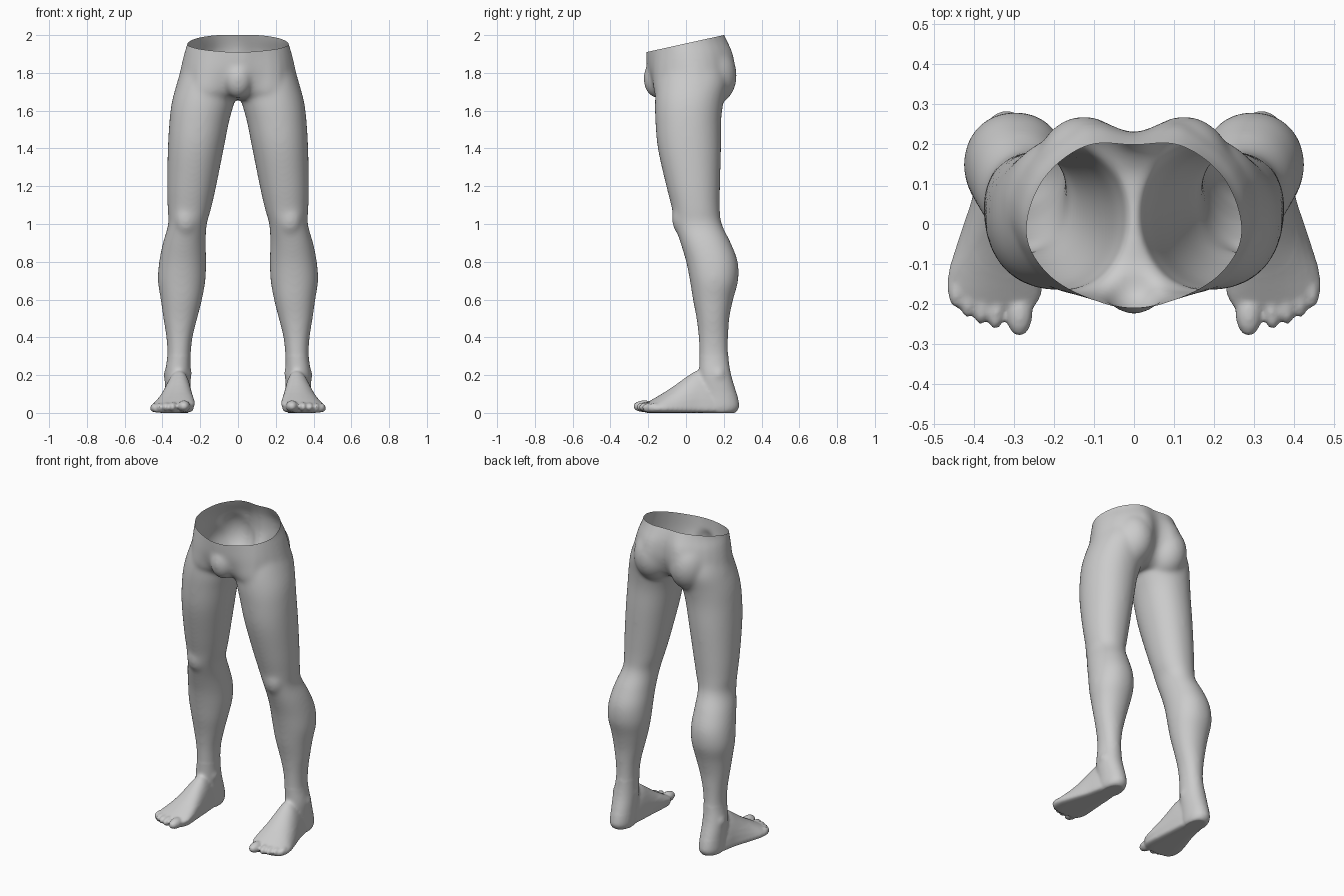
import bpy, bmesh, math
from mathutils import Vector, Matrix

if "Cube" in bpy.data.objects:
    bpy.data.objects.remove(bpy.data.objects["Cube"])

bm = bmesh.new()
SEG = 28


def spline(rows, steps):
    """Catmull-Rom interpolation through rows of numbers."""
    out = []
    for i in range(len(rows) - 1):
        a, b, c, d = (rows[max(0, min(len(rows) - 1, i + k))] for k in (-1, 0, 1, 2))
        for s in range(steps):
            t = s / steps
            out.append([q + 0.5 * t * (r - p + t * (2*p - 5*q + 4*r - w + t * (3*(q - r) + w - p)))
                        for p, q, r, w in zip(a, b, c, d)])
    out.append(list(rows[-1]))
    return out


def loft(rings):
    loops = [[bm.verts.new(p) for p in ring] for ring in rings]
    n = len(loops[0])
    for a, b in zip(loops, loops[1:]):
        for i in range(n):
            bm.faces.new((a[i], a[(i + 1) % n], b[(i + 1) % n], b[i]))
    bm.faces.new(loops[0][::-1])
    bm.faces.new(loops[-1])


def blob(center, radii, turn=0.0):
    m = Matrix.Translation(center) @ Matrix.Rotation(turn, 4, 'Z') @ Matrix.Diagonal((*radii, 1))
    bmesh.ops.create_uvsphere(bm, u_segments=24, v_segments=16, radius=1, matrix=m)


def power(v, e):
    return math.copysign(abs(v) ** e, v)


# leg sections: height, inner x, outer x, front y, back y
LEG = [(1.84, .02, .29, -.13, .20), (1.75, .01, .322, -.155, .22), (1.65, .018, .35, -.165, .20),
       (1.55, .045, .363, -.163, .187), (1.4, .075, .372, -.15, .186), (1.2, .115, .376, -.105, .181),
       (1.08, .142, .373, -.075, .18), (1.0, .165, .37, -.062, .19), (.9, .17, .398, -.03, .238),
       (.8, .168, .418, 0, .275), (.7, .172, .425, .02, .277), (.6, .19, .41, .036, .25),
       (.5, .215, .396, .055, .23), (.4, .24, .38, .066, .224), (.3, .25, .375, .07, .225),
       (.2, .25, .388, .07, .24), (.1, .25, .385, .08, .27), (.04, .25, .385, .08, .282),
       (.012, .255, .38, .09, .272), (0, .262, .37, .10, .258)]

# foot sections: y, inner x, outer x, top height
FOOT = [(.22, .265, .37, .10), (.12, .255, .392, .20), (.06, .25, .405, .225), (0, .246, .425, .19),
        (-.06, .241, .445, .146), (-.12, .236, .463, .106), (-.17, .237, .465, .076),
        (-.20, .25, .452, .058), (-.215, .265, .43, .045)]

# toes: x, y, half width, half length, half height
TOES = [(.286, -.222, .033, .058, .031), (.342, -.21, .021, .054, .027), (.378, -.20, .021, .051, .026),
        (.411, -.185, .021, .048, .025), (.441, -.165, .021, .043, .024)]

for side in (1, -1):
    # thigh, knee, calf and heel
    rings = []
    for z, x0, x1, y0, y1 in spline(LEG, 4):
        ring = []
        for i in range(SEG):
            a = 2 * math.pi * i / SEG
            ring.append((side * ((x0 + x1) / 2 + (x1 - x0) / 2 * power(math.cos(a), .95)),
                         (y0 + y1) / 2 + (y1 - y0) / 2 * power(math.sin(a), .95), max(z, 0)))
        rings.append(ring)
    loft(rings)

    # foot: flat sole, instep ridge leaning to the inside
    rings = []
    for y, x0, x1, top in spline(FOOT, 4):
        cx, hw, mid = (x0 + x1) / 2, (x1 - x0) / 2, .03
        ring = []
        for i in range(SEG):
            a = 2 * math.pi * i / SEG
            c, s = math.cos(a), math.sin(a)
            if s > 0:
                x, z = cx + hw * c + (.31 - cx) * s, mid + (top - mid) * s
            else:
                x, z = cx + hw * power(c, .5), mid + mid * power(s, .5)
            ring.append((side * x, y, z))
        rings.append(ring)
    loft(rings)

    # toes
    for x, y, w, l, h in TOES:
        blob((side * x, y, h + .004), (w, l, h), side * .1 if x > .3 else 0)

    # kneecap, ankle bones and buttock
    blob((side * .275, -.025, 1.03), (.062, .05, .09))
    blob((side * .372, .17, .20), (.022, .035, .04))
    blob((side * .265, .14, .21), (.02, .035, .04))
    blob((side * .125, .125, 1.785), (.125, .145, .165))

# pelvis: half outlines from front centre to back centre, bottom to top
PELVIS = [
    (1.66, (0, -.10), (.05, -.11), (.15, -.13), (.25, 0), (.2, .12), (.1, .17), (0, .12)),
    (1.70, (0, -.15), (.06, -.155), (.2, -.16), (.328, .02), (.27, .16), (.13, .23), (0, .18)),
    (1.80, (0, -.20), (.07, -.192), (.22, -.145), (.308, .01), (.265, .155), (.12, .262), (0, .222)),
    (1.90, (0, -.21), (.07, -.2), (.212, -.135), (.285, -.01), (.25, .135), (.12, .247), (0, .225)),
    (1.97, (0, -.207), (.07, -.2), (.2, -.13), (.265, -.03), (.228, .115), (.115, .213), (0, .208)),
    (2.06, (0, -.2), (.07, -.195), (.2, -.12), (.255, -.03), (.215, .10), (.11, .17), (0, .17))]
rows = spline([[r[0]] + [v for p in r[1:] for v in p] for r in PELVIS], 4)
rings = []
for row in rows:
    half = [(row[1 + 2 * i], row[2 + 2 * i]) for i in range(7)]
    outline = half + [(-x, y) for x, y in half[-2:0:-1]]
    n = len(outline)
    dense = spline([outline[(i - 1) % n] for i in range(n + 3)], 3)[3:3 + 3 * n]
    rings.append([(x, y, row[0]) for x, y in dense])
loft(rings)

# front bulge
blob((0, -.148, 1.77), (.08, .078, .106))

# fuse the parts into one skin
bmesh.ops.recalc_face_normals(bm, faces=bm.faces)
me = bpy.data.meshes.new("parts")
bm.to_mesh(me)
bm.free()
parts = bpy.data.objects.new("parts", me)
bpy.context.collection.objects.link(parts)
mod = parts.modifiers.new("fuse", 'REMESH')
mod.mode = 'VOXEL'
mod.voxel_size = .008
skin = bpy.data.meshes.new_from_object(parts.evaluated_get(bpy.context.evaluated_depsgraph_get()))
bpy.data.objects.remove(parts)

# soften the joints, then cut the slanted open waist
bm = bmesh.new()
bm.from_mesh(skin)
for k in range(24):
    low = -1 if k < 2 else (.1 if k < 10 else .3)
    bmesh.ops.smooth_vert(bm, verts=[v for v in bm.verts if v.co.z > low], factor=.5,
                          use_axis_x=True, use_axis_y=True, use_axis_z=True)
bmesh.ops.bisect_plane(bm, geom=bm.verts[:] + bm.edges[:] + bm.faces[:], plane_co=(0, 0, 1.956),
                       plane_no=Vector((0, -.22, 1)).normalized(), clear_outer=True)
base = min(v.co.z for v in bm.verts)
for v in bm.verts:
    v.co.z -= base
for f in bm.faces:
    f.smooth = True
bm.to_mesh(skin)
bm.free()

mat = bpy.data.materials.new("plain grey")
mat.diffuse_color = (.6, .6, .6, 1)
mat.use_nodes = True
mat.node_tree.nodes["Principled BSDF"].inputs["Base Color"].default_value = mat.diffuse_color
skin.materials.clear()
skin.materials.append(mat)
legs = bpy.data.objects.new("legs", skin)
bpy.context.collection.objects.link(legs)
